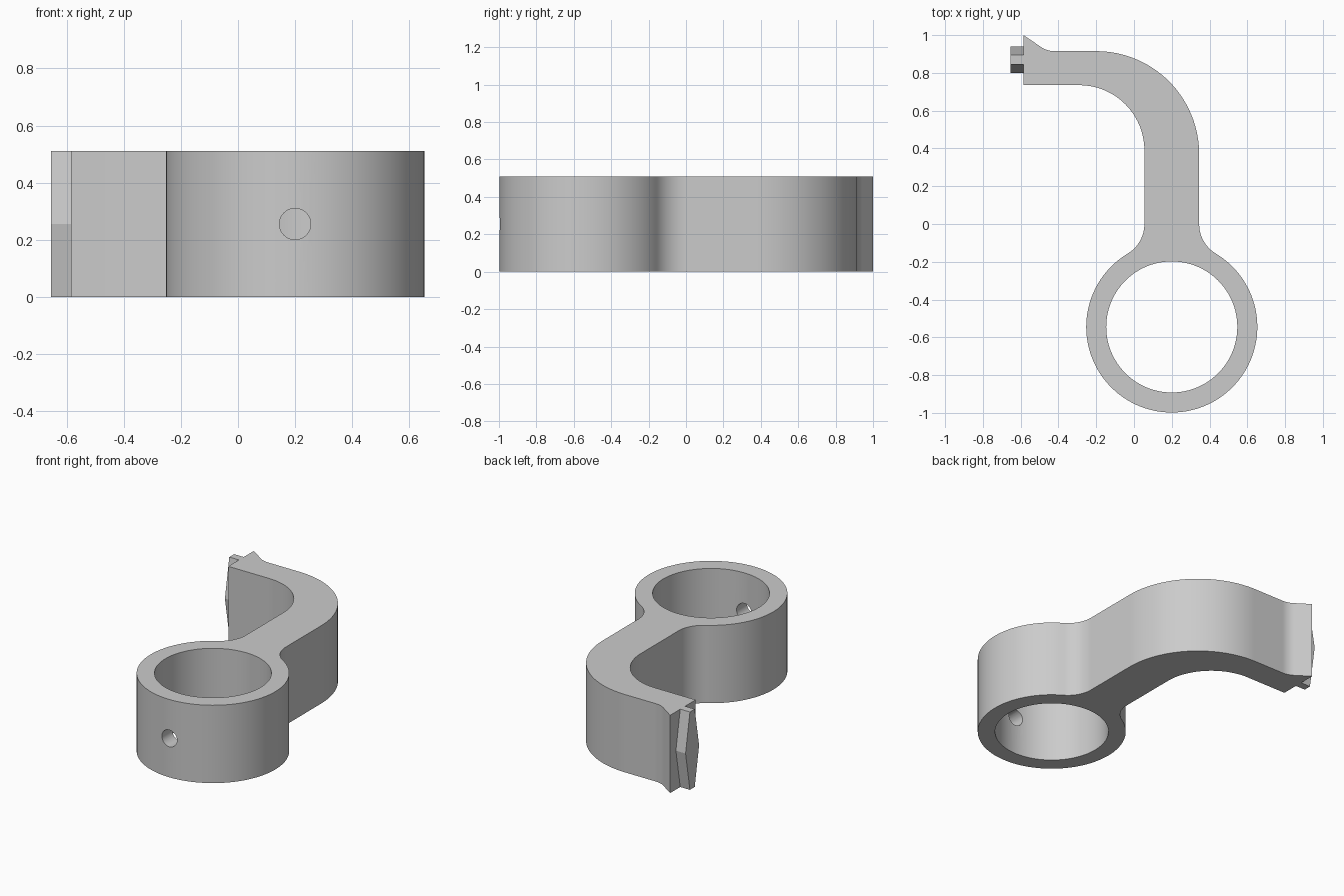
import bpy, bmesh, math
from mathutils import Matrix

if "Cube" in bpy.data.objects:
    bpy.data.objects.remove(bpy.data.objects["Cube"], do_unlink=True)

HEIGHT = 0.51
RING = (0.2, -0.545)
RING_R, BORE_R = 0.453, 0.347
HALF_ARM = 0.145
FILLET = 0.183

grey = bpy.data.materials.new("plain grey")
grey.use_nodes = True
grey.diffuse_color = (0.6, 0.6, 0.6, 1)
grey.node_tree.nodes["Principled BSDF"].inputs["Base Color"].default_value = (0.6, 0.6, 0.6, 1)


def arc(cx, cy, r, start, end, steps):
    """Points on an arc, angles in degrees."""
    angles = [math.radians(start + (end - start) * i / steps) for i in range(steps + 1)]
    return [(cx + r * math.cos(a), cy + r * math.sin(a)) for a in angles]


def finish(bm, name):
    bmesh.ops.recalc_face_normals(bm, faces=bm.faces)
    mesh = bpy.data.meshes.new(name)
    bm.to_mesh(mesh)
    bm.free()
    mesh.materials.append(grey)
    obj = bpy.data.objects.new(name, mesh)
    bpy.context.collection.objects.link(obj)
    return obj


def prism(name, points, vector):
    """Extrude a closed outline of 3D points along a vector."""
    bm = bmesh.new()
    face = bm.faces.new([bm.verts.new(p) for p in points])
    top = bmesh.ops.extrude_face_region(bm, geom=[face])["geom"]
    bmesh.ops.translate(bm, vec=vector, verts=[v for v in top if isinstance(v, bmesh.types.BMVert)])
    return finish(bm, name)


def cut_cylinder(target, radius, depth, matrix, segments):
    """Drill a round hole through the target."""
    bm = bmesh.new()
    bmesh.ops.create_cone(bm, cap_ends=True, segments=segments, radius1=radius,
                          radius2=radius, depth=depth, matrix=matrix)
    cutter = finish(bm, "hole_cutter")
    cutter.hide_render = True
    mod = target.modifiers.new("hole", 'BOOLEAN')
    mod.operation, mod.solver, mod.object = 'DIFFERENCE', 'EXACT', cutter
    bpy.context.view_layer.objects.active = target
    bpy.ops.object.modifier_apply(modifier=mod.name)
    bpy.data.objects.remove(cutter, do_unlink=True)


# Outline of ring, neck fillets, bent arm and flared end
rx, ry = RING
fillet_x = HALF_ARM + FILLET
fillet_y = math.sqrt((RING_R + FILLET) ** 2 - fillet_x ** 2)
lean = math.degrees(math.atan2(fillet_y, fillet_x))

outline = arc(rx, ry, RING_R, -180 - lean, lean, 96)
outline += arc(rx + fillet_x, ry + fillet_y, FILLET, 180 + lean, 180, 12)[1:]
outline += arc(-0.2, 0.37, 0.545, 0, 90, 32)
outline += arc(-0.42, 1.045, 0.13, 270, 233, 8)
outline += [(-0.585, 1.0), (-0.585, 0.735)]
outline += arc(-0.29, 0.39, 0.345, 90, 0, 28)
outline += arc(rx - fillet_x, ry + fillet_y, FILLET, 0, -lean, 12)[:-1]
# The ring arc starts at the left neck and runs round the front
outline[:97] = arc(rx, ry, RING_R, 180 - lean, 360 + lean, 96)

bracket = prism("ring_and_arm", [(x, y, 0) for x, y in outline], (0, 0, HEIGHT))

# Ring bore and the set-screw hole in its front wall
cut_cylinder(bracket, BORE_R, 2, Matrix.Translation((rx, ry, HEIGHT / 2)), 96)
cut_cylinder(bracket, 0.055, 0.4,
             Matrix.Translation((rx, ry - 0.4, HEIGHT / 2)) @ Matrix.Rotation(math.pi / 2, 4, 'X'), 32)

# Key on the arm end, widest at mid height
key_y = 0.87
right_side = [(key_y + 0.025, 0), (key_y + 0.07, HEIGHT / 2), (key_y + 0.025, HEIGHT)]
left_side = [(2 * key_y - y, z) for y, z in reversed(right_side)]
prism("end_key", [(-0.585, y, z) for y, z in right_side + left_side], (-0.07, 0, 0))

# Smooth the curved walls, keep edges sharp
bpy.ops.object.select_all(action='DESELECT')
bracket.select_set(True)
bpy.context.view_layer.objects.active = bracket
bpy.ops.object.shade_smooth_by_angle(angle=math.radians(25))
